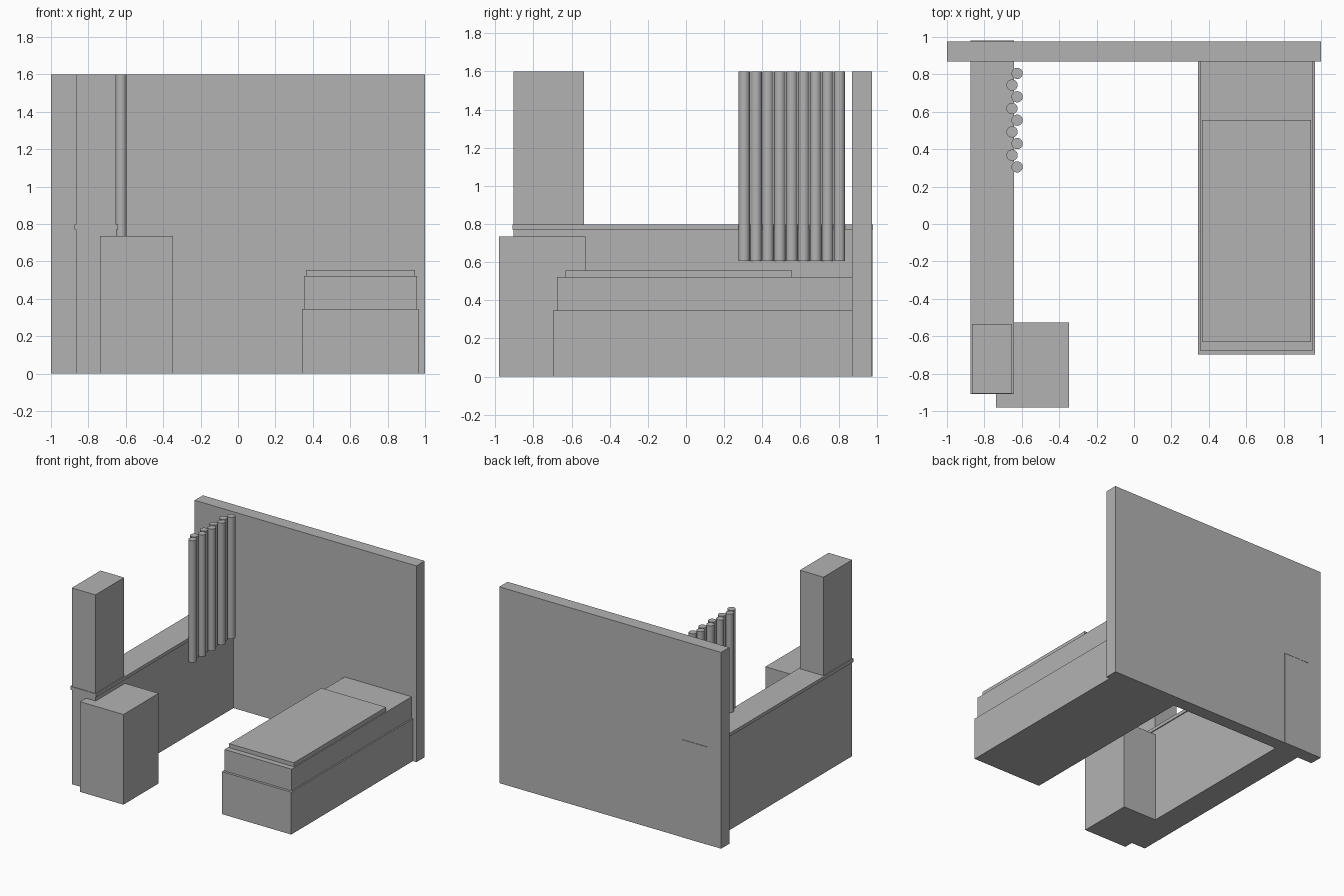
import bpy
import math

cube = bpy.data.objects.get("Cube")
if cube:
    bpy.data.objects.remove(cube, do_unlink=True)

# One plain grey for everything
grey = bpy.data.materials.new("plain_grey")
grey.use_nodes = True
colour = (0.45, 0.45, 0.45, 1)
grey.diffuse_color = colour
grey.node_tree.nodes["Principled BSDF"].inputs["Base Color"].default_value = colour


def box(name, x, y, z):
    """Box spanning the (low, high) pair on each axis."""
    spans = (x, y, z)
    bpy.ops.mesh.primitive_cube_add(size=1, location=[(a + b) / 2 for a, b in spans])
    obj = bpy.context.object
    obj.name = name
    obj.scale = [b - a for a, b in spans]
    bpy.ops.object.transform_apply(location=False, rotation=False, scale=True)
    obj.data.materials.append(grey)
    return obj


# Back wall
box("back_wall", (-1, 1), (0.87, 0.976), (0, 1.6))

# Low side wall with its sill, and the pillar standing on it
box("low_wall", (-0.865, -0.65), (-0.905, 0.978), (0, 0.77))
box("wall_sill", (-0.875, -0.642), (-0.91, 0.98), (0.77, 0.797))
box("pillar", (-0.865, -0.652), (-0.905, -0.535), (0.797, 1.6))

# Cabinet against the low wall
box("cabinet", (-0.738, -0.347), (-0.98, -0.527), (0, 0.735))

# Bed
box("bed_base", (0.342, 0.968), (-0.697, 0.872), (0, 0.346))
box("mattress", (0.353, 0.957), (-0.677, 0.872), (0.346, 0.522))
box("blanket", (0.363, 0.947), (-0.632, 0.555), (0.522, 0.555))

# Curtain folds: a zigzag row of upright tubes
for i in range(9):
    x = -0.652 if i % 2 else -0.625
    bpy.ops.mesh.primitive_cylinder_add(
        vertices=32, radius=0.03, depth=0.993, location=(x, 0.305 + i * 0.0625, 1.1035))
    fold = bpy.context.object
    fold.name = f"curtain_fold_{i + 1}"
    fold.data.materials.append(grey)
    bpy.ops.object.shade_smooth_by_angle(angle=math.radians(40))
